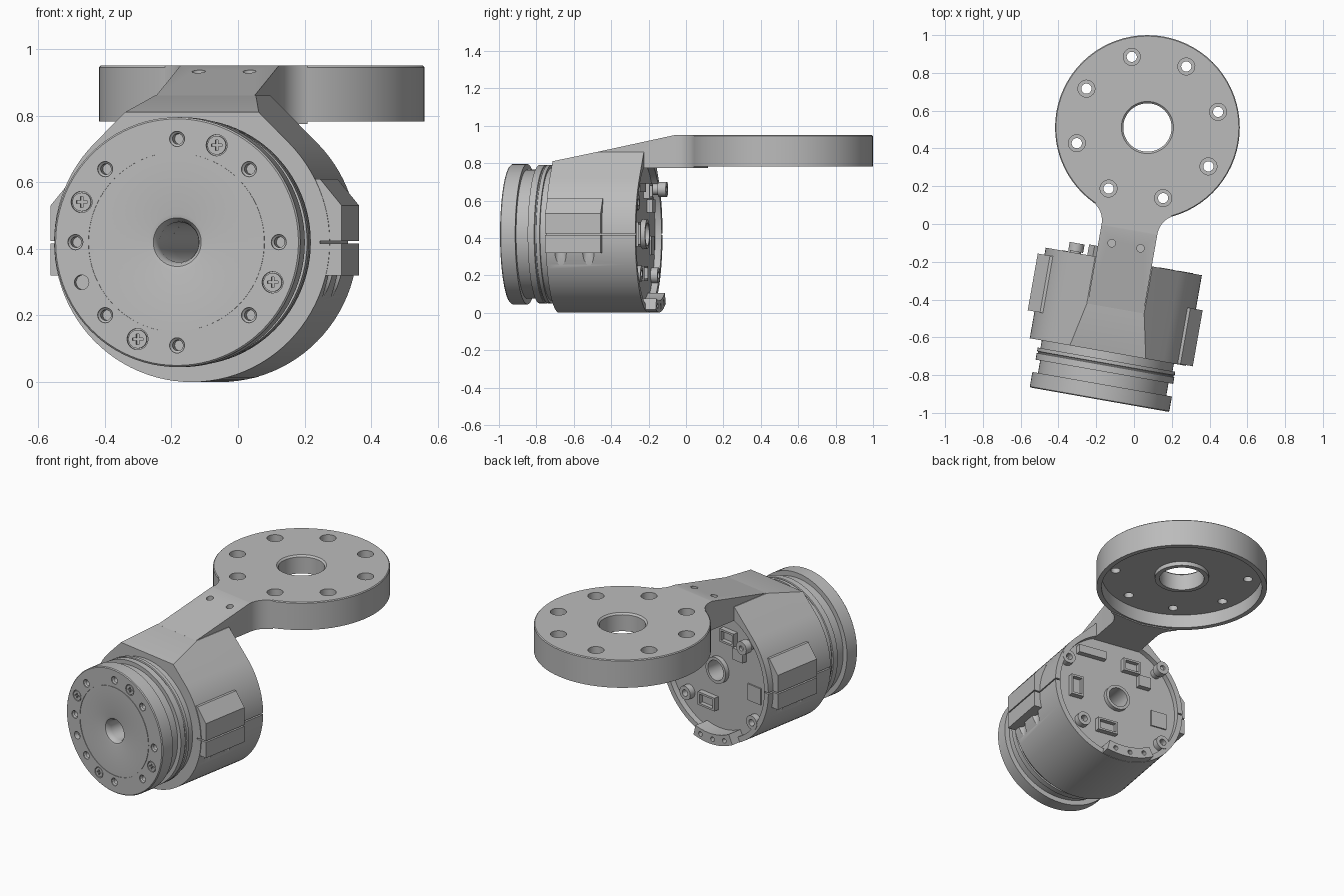
import bpy, bmesh, math
from mathutils import Matrix, Vector

if "Cube" in bpy.data.objects:
    bpy.data.objects.remove(bpy.data.objects["Cube"])

AXIS_Z = 0.42          # height of the motor axis
DISK_Y = 1.463         # distance from motor face to mounting disk
DISK_R = 0.489
PLACE = Matrix.Translation((-0.183, -0.93, 0)) @ Matrix.Rotation(math.radians(-10), 4, 'Z')

grey = bpy.data.materials.new("machined grey")
grey.use_nodes = True
colour = (0.5, 0.5, 0.5, 1)
grey.diffuse_color = colour
grey.node_tree.nodes["Principled BSDF"].inputs["Base Color"].default_value = colour


def lathe(bm, profile, centre=(0, 0), axis='Y', n=64):
    """Revolve a closed (radius, distance) profile around a line along Y or Z."""
    rings = []
    for i in range(n):
        a = math.tau * i / n
        ring = []
        for r, t in profile:
            p, q = centre[0] + r * math.cos(a), centre[1] + r * math.sin(a)
            ring.append(bm.verts.new((p, t, AXIS_Z + q) if axis == 'Y' else (p, q, t)))
        rings.append(ring)
    m = len(profile)
    for i in range(n):
        a, b = rings[i], rings[(i + 1) % n]
        for j in range(m):
            k = (j + 1) % m
            bm.faces.new((a[j], a[k], b[k], b[j]))


def rod(bm, r, t0, t1, centre=(0, 0), axis='Y', n=24):
    lathe(bm, [(0, t0), (r, t0), (r, t1), (0, t1)], centre, axis, n)


def prism(bm, points, offset):
    face = bm.faces.new([bm.verts.new(p) for p in points])
    ext = bmesh.ops.extrude_face_region(bm, geom=[face])
    moved = [g for g in ext["geom"] if isinstance(g, bmesh.types.BMVert)]
    bmesh.ops.translate(bm, verts=moved, vec=offset)


def box(bm, lo, hi):
    x, y, z = lo
    prism(bm, [(x, y, z), (hi[0], y, z), (hi[0], hi[1], z), (x, hi[1], z)], (0, 0, hi[2] - z))


def slope_cut(bm):
    """Trim with the plane that rises towards the mounting disk."""
    cut = bmesh.ops.bisect_plane(bm, geom=bm.verts[:] + bm.edges[:] + bm.faces[:],
                                 plane_co=(0, 0.91, 0.95), plane_no=Vector((0, -0.214, 1)).normalized(),
                                 clear_outer=True)
    bmesh.ops.edgeloop_fill(bm, edges=[e for e in cut["geom_cut"] if isinstance(e, bmesh.types.BMEdge)])


def finish(name, bm):
    bmesh.ops.remove_doubles(bm, verts=bm.verts[:], dist=1e-5)
    bmesh.ops.recalc_face_normals(bm, faces=bm.faces[:])
    mesh = bpy.data.meshes.new(name)
    bm.to_mesh(mesh)
    bm.free()
    mesh.transform(PLACE)
    mesh.materials.append(grey)
    obj = bpy.data.objects.new(name, mesh)
    bpy.context.collection.objects.link(obj)
    return obj


def activate(obj):
    bpy.ops.object.select_all(action='DESELECT')
    obj.select_set(True)
    bpy.context.view_layer.objects.active = obj


def carve(obj, bm):
    cutter = finish("cutter", bm)
    cutter.hide_render = True
    mod = obj.modifiers.new("carve", 'BOOLEAN')
    mod.operation, mod.solver, mod.object = 'DIFFERENCE', 'EXACT', cutter
    activate(obj)
    bpy.ops.object.modifier_apply(modifier=mod.name)
    bpy.data.objects.remove(cutter)


def ring_points(radius, start, count):
    step = math.tau / count
    return [(radius * math.cos(start + i * step), radius * math.sin(start + i * step)) for i in range(count)]


parts = []

# Rotor: front plate, groove and ring, with a rounded central bore
bm = bmesh.new()
lathe(bm, [(0.06, 0.27), (0.06, 0.035), (0.064, 0.015), (0.073, 0.003), (0.085, 0), (0.266, 0),
           (0.266, 0.003), (0.27, 0.003), (0.27, 0), (0.37, 0), (0.375, 0.005), (0.375, 0.083),
           (0.345, 0.083), (0.345, 0.15), (0.37, 0.15), (0.37, 0.185), (0.364, 0.188),
           (0.364, 0.193), (0.37, 0.196), (0.37, 0.215), (0.355, 0.215), (0.355, 0.27)], n=96)
rotor = finish("rotor", bm)
screw_spots = ring_points(0.315, math.radians(67.5), 4)
bm = bmesh.new()
for c in ring_points(0.31, 0, 8):
    lathe(bm, [(0, -0.01), (0.023, -0.01), (0.023, 0.006), (0.016, 0.012), (0.016, 0.05), (0, 0.05)], c, n=20)
for c in screw_spots:
    rod(bm, 0.032, -0.01, 0.01, c)
rod(bm, 0.022, -0.01, 0.03, ring_points(0.315, math.radians(202.5), 1)[0])
carve(rotor, bm)
parts.append(rotor)

# Cross-head screws in the rotor face
bm = bmesh.new()
for c in screw_spots:
    rod(bm, 0.028, 0.001, 0.02, c)
screws = finish("rotor_screws", bm)
for wide, tall in ((0.016, 0.004), (0.004, 0.016)):
    bm = bmesh.new()
    for x, z in screw_spots:
        z += AXIS_Z
        box(bm, (x - wide, -0.01, z - tall), (x + wide, 0.01, z + tall))
    carve(screws, bm)
parts.append(screws)


# Thin slit that splits the housing clamps on both sides
def slit():
    bm = bmesh.new()
    for lo, hi in ((0.39, 0.5), (-0.5, -0.39)):
        box(bm, (lo, 0.2, AXIS_Z - 0.004), (hi, 0.8, AXIS_Z + 0.004))
    return bm


# Housing: round below, with tangent flats rising to the arm
bm = bmesh.new()
outline = []
for i in range(73):
    a = math.radians(45 - 270 * i / 72)
    outline.append((0.42 * math.cos(a), 0.256, AXIS_Z + 0.42 * math.sin(a)))
outline += [(-0.154, 0.256, 0.86), (0.154, 0.256, 0.86)]
prism(bm, outline, (0, 0.487, 0))
slope_cut(bm)
housing = finish("housing", bm)
bm = bmesh.new()
lathe(bm, [(0, 0.2), (0.06, 0.2), (0.06, 0.708), (0.388, 0.708), (0.388, 0.8), (0, 0.8)])
carve(housing, bm)
carve(housing, slit())

# Clamp blocks, staggered along the housing, and their screw pockets
blocks = {"left_clamp": (1, 0.26, 0.561), "right_clamp": (-1, 0.4, 0.705)}
pockets = bmesh.new()
for name, (side, y0, y1) in blocks.items():
    bm = bmesh.new()
    prism(bm, [(side * x, y0, AXIS_Z + z) for x, z in
               ((0.36, -0.1), (0.456, -0.1), (0.456, 0.11), (0.39, 0.19), (0.36, 0.19))], (0, y1 - y0, 0))
    block = finish(name, bm)
    carve(block, slit())
    parts.append(block)
    for t in (0.25, 0.75):
        rod(pockets, 0.034, 0.22, 0.325, (side * 0.42, y0 + t * (y1 - y0)), 'Z')
carve(housing, pockets)
parts.append(housing)

# Arm: straight neck that flares into the mounting disk
bm = bmesh.new()
half, fillet = 0.15, 0.12
fx = half + fillet
fy = DISK_Y - math.sqrt((DISK_R + fillet) ** 2 - fx ** 2)
end = math.atan2(DISK_Y - fy, -fx)
side = [(half, 0.49)]
for i in range(11):
    a = math.pi + (end - math.pi) * i / 10
    side.append((fx + fillet * math.cos(a), fy + fillet * math.sin(a)))
plan = side + [(0, DISK_Y - 0.475)] + [(-x, y) for x, y in reversed(side)]
prism(bm, [(x, y, 0.775) for x, y in plan], (0, 0, 0.175))
slope_cut(bm)
arm = finish("arm", bm)
bm = bmesh.new()
for x in (-0.08, 0.075):
    rod(bm, 0.02, 0.87, 1.0, (x, 0.827), 'Z')
carve(arm, bm)
parts.append(arm)

# Mounting disk: shallow cup with a hub and eight counterbored holes
bm = bmesh.new()
lathe(bm, [(0.128, 0.84), (0.155, 0.84), (0.155, 0.865), (0.46, 0.865), (0.46, 0.782), (DISK_R, 0.782),
           (DISK_R, 0.945), (0.484, 0.95), (0.138, 0.95), (0.128, 0.94)], (0, DISK_Y), 'Z', 72)
disk = finish("mounting_disk", bm)
bm = bmesh.new()
for x, y in ring_points(0.383, math.radians(22.5), 8):
    lathe(bm, [(0, 0.8), (0.027, 0.8), (0.027, 0.905), (0.045, 0.905), (0.045, 1), (0, 1)],
          (x, y + DISK_Y), 'Z', 24)
carve(disk, bm)
parts.append(disk)

# Rear hub and screw ears inside the housing
bm = bmesh.new()
lathe(bm, [(0.06, 0.7), (0.078, 0.7), (0.078, 0.735), (0.06, 0.735)], n=40)
parts.append(finish("rear_hub", bm))
bm = bmesh.new()
for c in ((0.33, 0.17), (-0.29, -0.22), (0.23, -0.21)):
    lathe(bm, [(0.02, 0.7), (0.042, 0.7), (0.042, 0.745), (0.02, 0.745)], c, n=24)
parts.append(finish("rear_ears", bm))
bm = bmesh.new()
lathe(bm, [(0, 0.7), (0.03, 0.7), (0.03, 0.75), (0.04, 0.75), (0.04, 0.795), (0.015, 0.795),
           (0.015, 0.78), (0, 0.78)], (-0.26, 0.24), n=24)
parts.append(finish("rear_post", bm))

# Curved lip below the rear opening
bm = bmesh.new()
angles = [math.radians(242 + 43 * i / 14) for i in range(15)]
lip = [(0.418, a) for a in angles] + [(0.355, a) for a in reversed(angles)]
prism(bm, [(r * math.cos(a), 0.7, AXIS_Z + r * math.sin(a)) for r, a in lip], (0, 0.1, 0))
lip = finish("rear_lip", bm)
bm = bmesh.new()
for a in (250, 264, 278):
    rod(bm, 0.014, 0.77, 0.85, ring_points(0.387, math.radians(a), 1)[0])
carve(lip, bm)
parts.append(lip)

# Sockets and chips on the rear board
bm = bmesh.new()
for x, z, w, h in ((0.27, 0, 0.04, 0.065), (0.07, -0.21, 0.065, 0.04), (-0.09, 0.23, 0.055, 0.04),
                   (-0.175, 0.15, 0.04, 0.035), (0.17, 0.25, 0.09, 0.025)):
    z += AXIS_Z
    box(bm, (x - w, 0.7, z - h), (x + w, 0.74, z + h))
sockets = finish("sockets", bm)
bm = bmesh.new()
for x, z, w, h in ((0.27, 0, 0.028, 0.052), (0.07, -0.21, 0.052, 0.028), (-0.09, 0.23, 0.043, 0.028)):
    z += AXIS_Z
    box(bm, (x - w, 0.715, z - h), (x + w, 0.76, z + h))
carve(sockets, bm)
parts.append(sockets)
bm = bmesh.new()
box(bm, (-0.33, 0.7, AXIS_Z - 0.11), (-0.23, 0.716, AXIS_Z - 0.01))
parts.append(finish("chip", bm))

for part in parts:
    activate(part)
    bpy.ops.object.shade_smooth_by_angle(angle=math.radians(30))
